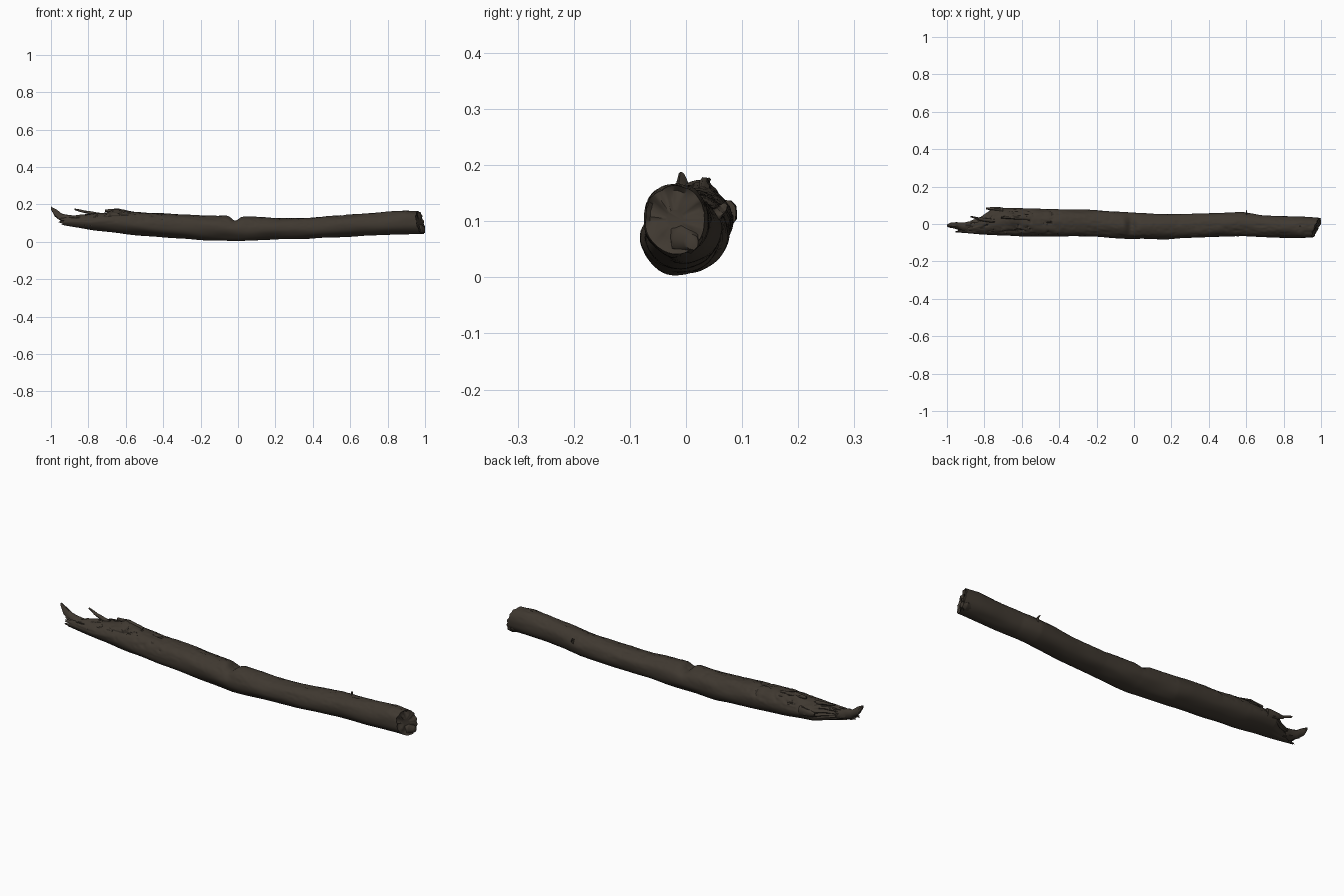
import bpy, bmesh, math
from mathutils import Vector, noise

cube = bpy.data.objects.get("Cube")
if cube:
    bpy.data.objects.remove(cube, do_unlink=True)


def make_material(name, colour):
    mat = bpy.data.materials.new(name)
    mat.use_nodes = True
    mat.diffuse_color = (*colour, 1)
    mat.node_tree.nodes["Principled BSDF"].inputs["Base Color"].default_value = (*colour, 1)
    mat.node_tree.nodes["Principled BSDF"].inputs["Roughness"].default_value = 0.9
    return mat


BARK = make_material("dark brown bark", (0.050, 0.040, 0.030))
CRACK = make_material("deep crack brown", (0.026, 0.021, 0.016))

# Outline of the trunk: position, front edge, back edge, bottom, top
OUTLINE = [
    (-0.90, -0.045, 0.02, 0.085, 0.135),
    (-0.84, -0.05, 0.04, 0.073, 0.145),
    (-0.77, -0.058, 0.08, 0.06, 0.152),
    (-0.6, -0.066, 0.085, 0.04, 0.163),
    (-0.4, -0.068, 0.08, 0.024, 0.153),
    (-0.2, -0.068, 0.075, 0.01, 0.142),
    (0.0, -0.08, 0.058, 0.004, 0.138),
    (0.2, -0.08, 0.053, 0.012, 0.126),
    (0.4, -0.07, 0.058, 0.018, 0.13),
    (0.58, -0.065, 0.064, 0.027, 0.143),
    (0.68, -0.07, 0.048, 0.034, 0.152),
    (0.9, -0.076, 0.04, 0.04, 0.168),
    (0.975, -0.074, 0.034, 0.042, 0.163),
]
SIDES, RINGS = 56, 260


def outline_at(x):
    for a, b in zip(OUTLINE, OUTLINE[1:]):
        if x <= b[0]:
            t = (x - a[0]) / (b[0] - a[0])
            return [p + (q - p) * t for p, q in zip(a[1:], b[1:])]
    return OUTLINE[-1][1:]


def bump(x, centre, width):
    return math.exp(-((x - centre) / width) ** 2)


def finish(bm, name):
    bmesh.ops.recalc_face_normals(bm, faces=bm.faces)
    mesh = bpy.data.meshes.new(name)
    bm.to_mesh(mesh)
    bm.free()
    mesh.materials.append(BARK)
    mesh.materials.append(CRACK)
    obj = bpy.data.objects.new(name, mesh)
    bpy.context.collection.objects.link(obj)
    bpy.ops.object.select_all(action="DESELECT")
    obj.select_set(True)
    bpy.context.view_layer.objects.active = obj
    bpy.ops.object.shade_smooth_by_angle(angle=math.radians(50))
    return obj


def bridge(bm, rings):
    faces = []
    for a, b in zip(rings, rings[1:]):
        n = len(a)
        faces += [bm.faces.new((a[i], a[(i + 1) % n], b[(i + 1) % n], b[i])) for i in range(n)]
    return faces


def trunk_point(x, angle):
    """Surface point of the trunk and the depth of the crack there."""
    front, back, low, high = outline_at(x)
    c, s = math.cos(angle), math.sin(angle)
    rough = noise.noise(Vector((x * 7, c * 1.6, s * 1.6)))
    ridge = abs(noise.noise(Vector((x * 9, c * 5, s * 5 + 4))))
    upper = max(0, s + 0.25)
    torn = 1 if x < -0.4 else 0.45
    crack = max(0, 1 - ridge / 0.09) * upper * torn
    r = 1 + 0.06 * rough - 0.1 * crack
    r += 0.04 * torn * upper * noise.noise(Vector((x * 28, c * 7, s * 7)))
    # Notch across the top and the raised torn ridge
    r -= 0.4 * bump(x, -0.015, 0.025) * max(0, s) ** 2
    r += 0.28 * bump(x, -0.655, 0.035) * bump(angle, 1.35, 0.35)
    # Ragged torn end: the back breaks off sooner than the front
    end = max(0, (-0.72 - x) / 0.18)
    jag = noise.noise(Vector((c * 4, s * 4, 2)))
    px = x + end * (0.04 * jag + 0.05 * c)
    # Slanted saw cut at the other end
    cut = max(0, (x - 0.85) / 0.125)
    y = (front + back) / 2 + c * r * (back - front) / 2
    z = (low + high) / 2 + s * r * (high - low) / 2
    px += cut * (0.02 * c - 0.012 * s + 0.008 * jag)
    return Vector((px, y, z)), crack


# Trunk
bm = bmesh.new()
rings, depth = [], {}
for k in range(RINGS):
    x = -0.90 + 1.875 * k / (RINGS - 1)
    ring = []
    for i in range(SIDES):
        p, d = trunk_point(x, math.tau * i / SIDES)
        v = bm.verts.new(p)
        depth[v] = d
        ring.append(v)
    rings.append(ring)
for face in bridge(bm, rings):
    if sum(depth[v] for v in face.verts) / 4 > 0.5:
        face.material_index = 1

# Hollowed, uneven end faces
for ring, sign in ((rings[0], 1), (rings[-1], -1)):
    centre = sum((v.co for v in ring), Vector()) / SIDES
    cap = [ring]
    for scale in (0.85, 0.6, 0.3):
        inner = []
        for v in ring:
            p = centre.lerp(v.co, scale)
            p.x += sign * 0.006 + 0.012 * noise.noise(p * 35)
            inner.append(bm.verts.new(p))
        cap.append(inner)
    bridge(bm, cap)
    bm.faces.new(cap[-1])
finish(bm, "trunk")


def splinter(name, path, sides=10, steps=8):
    """Tapered ragged strip through points of (x, y, z, width, height)."""
    bm = bmesh.new()
    rings = []
    for j, (a, b) in enumerate(zip(path, path[1:])):
        for k in range(steps + (j == len(path) - 2)):
            x, y, z, w, h = (p + (q - p) * k / steps for p, q in zip(a, b))
            ring = []
            for i in range(sides):
                t = math.tau * i / sides
                c, s = math.cos(t), math.sin(t)
                r = 1 + 0.4 * noise.noise(Vector((x * 18, c * 2 + y * 9, s * 2)))
                ring.append(bm.verts.new((x, y + c * w * r, z + s * h * r)))
            rings.append(ring)
    bridge(bm, rings)
    bm.faces.new(rings[0])
    bm.faces.new(rings[-1])
    finish(bm, name)


# Long curled strip and the smaller shards at the torn end
splinter("long_splinter", [(-0.78, -0.018, 0.105, 0.035, 0.03), (-0.87, -0.016, 0.112, 0.03, 0.028),
                           (-0.94, -0.008, 0.128, 0.017, 0.022), (-0.98, -0.006, 0.155, 0.014, 0.019),
                           (-1.0, -0.008, 0.18, 0.006, 0.008)])
splinter("side_splinter", [(-0.82, -0.025, 0.1, 0.02, 0.02), (-0.92, -0.022, 0.112, 0.014, 0.014),
                           (-0.965, -0.018, 0.128, 0.004, 0.005)])
splinter("thin_splinter", [(-0.74, 0.015, 0.145, 0.012, 0.012), (-0.82, 0.025, 0.16, 0.008, 0.008),
                           (-0.875, 0.04, 0.174, 0.004, 0.004)])
splinter("back_splinter", [(-0.7, 0.075, 0.115, 0.016, 0.022), (-0.76, 0.08, 0.118, 0.011, 0.016),
                           (-0.79, 0.083, 0.12, 0.004, 0.007)])
splinter("ridge_splinter", [(-0.56, 0.03, 0.15, 0.012, 0.012), (-0.64, 0.034, 0.165, 0.012, 0.012),
                            (-0.71, 0.036, 0.166, 0.005, 0.006)])

# Broken twig stub on the back and the chip at the cut end
splinter("twig_stub", [(0.6, 0.045, 0.105, 0.014, 0.014), (0.605, 0.06, 0.118, 0.009, 0.009),
                       (0.6, 0.068, 0.128, 0.005, 0.005)])
splinter("end_chip", [(0.93, -0.005, 0.075, 0.03, 0.028), (0.98, 0.0, 0.068, 0.026, 0.024),
                      (1.0, 0.01, 0.064, 0.012, 0.014)])
